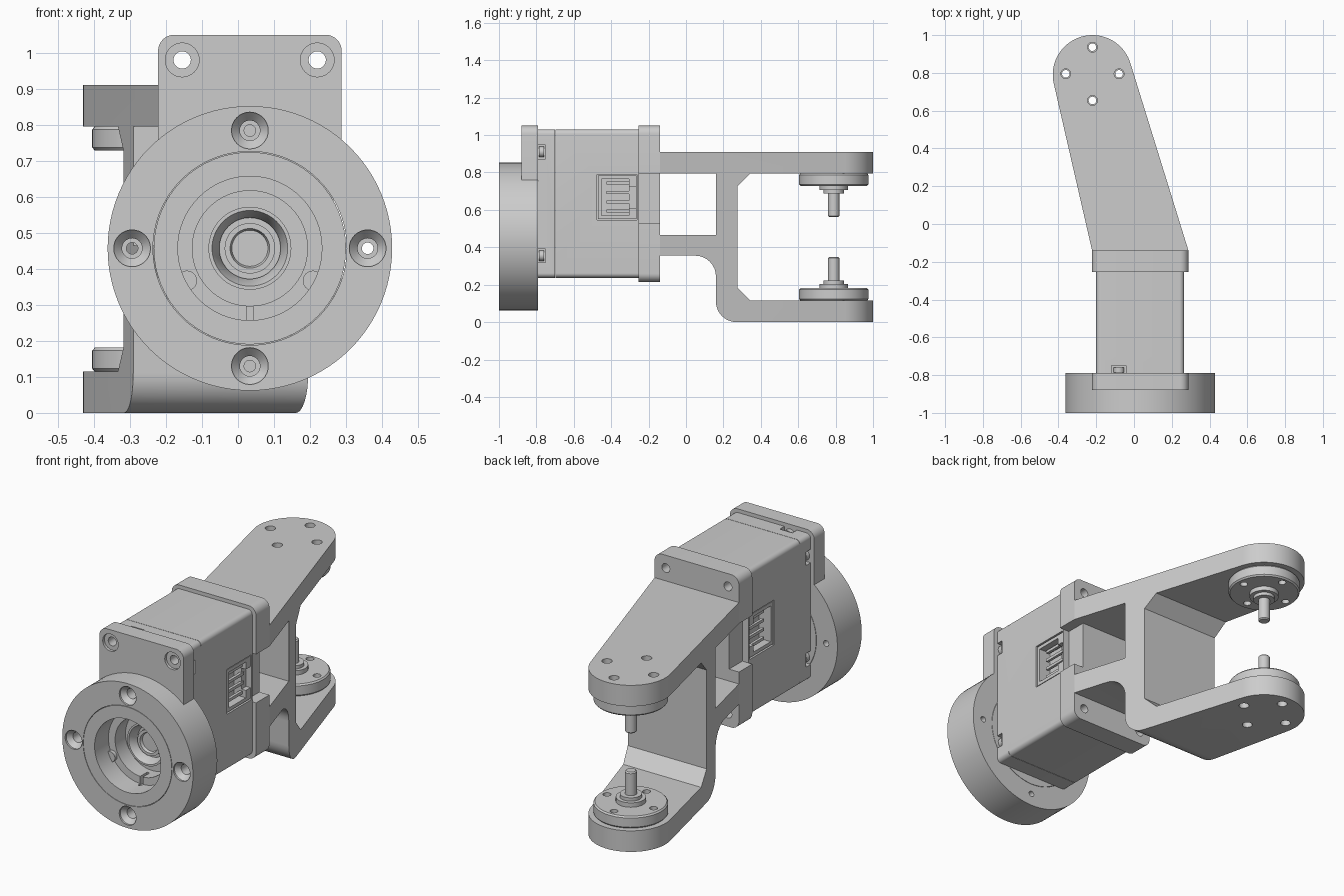
import bpy, bmesh
from math import cos, sin, pi, radians, acos, atan2, tan
from mathutils import Vector

if "Cube" in bpy.data.objects:
    bpy.data.objects.remove(bpy.data.objects["Cube"])

grey = bpy.data.materials.new("machined_grey")
grey.use_nodes = True
grey.diffuse_color = (0.604, 0.604, 0.604, 1)
for node in grey.node_tree.nodes:
    if node.type == "BSDF_PRINCIPLED":
        node.inputs["Base Color"].default_value = grey.diffuse_color


def finish(name, bm):
    bmesh.ops.recalc_face_normals(bm, faces=bm.faces)
    mesh = bpy.data.meshes.new(name)
    bm.to_mesh(mesh)
    bm.free()
    mesh.materials.append(grey)
    obj = bpy.data.objects.new(name, mesh)
    bpy.context.collection.objects.link(obj)
    return obj


def rounded(points, steps=8):
    """Replace each (a, b, radius) corner with an arc."""
    out = []
    for i, p in enumerate(points):
        v = Vector(p[:2])
        if len(p) < 3:
            out.append(v)
            continue
        r = p[2]
        d1 = (Vector(points[i - 1][:2]) - v).normalized()
        d2 = (Vector(points[(i + 1) % len(points)][:2]) - v).normalized()
        half = d1.angle(d2) / 2
        c = v + (d1 + d2).normalized() * (r / sin(half))
        a = (v + d1 * (r / tan(half)) - c).normalized()
        b = (v + d2 * (r / tan(half)) - c).normalized()
        for k in range(steps + 1):
            t = k / steps * (pi / 2 - half) * 2
            span = pi - 2 * half
            out.append(c + (a * sin(span - t) + b * sin(t)) * (r / sin(span)))
    return out


def prism(name, points, axis, lo, hi):
    """Extrude a flat outline along one axis."""
    bm = bmesh.new()
    place = {"x": lambda a, b, h: (h, a, b), "y": lambda a, b, h: (a, h, b),
             "z": lambda a, b, h: (a, b, h)}[axis]
    pts = rounded(points)
    low = [bm.verts.new(place(p[0], p[1], lo)) for p in pts]
    high = [bm.verts.new(place(p[0], p[1], hi)) for p in pts]
    bm.faces.new(low)
    bm.faces.new(high)
    for i in range(len(pts)):
        bm.faces.new((low[i - 1], low[i], high[i], high[i - 1]))
    return finish(name, bm)


def rect(a0, a1, b0, b1, r=None):
    corners = [(a0, b0), (a1, b0), (a1, b1), (a0, b1)]
    return [c + (r,) for c in corners] if r else corners


def box(name, x, y, z):
    return prism(name, rect(*x, *y), "z", *z)


def lathe(name, profile, axis, centre, closed=False, steps=64):
    """Spin (radius, height) points about an axis through centre."""
    bm = bmesh.new()
    put, direction = {"y": (lambda r, h: (r, h, 0), (0, 1, 0)),
                      "z": (lambda r, h: (r, 0, h), (0, 0, 1))}[axis]
    vs = [bm.verts.new(Vector(put(r, h)) + Vector(centre)) for r, h in profile]
    es = [bm.edges.new(pair) for pair in zip(vs, vs[1:])]
    if closed:
        es.append(bm.edges.new((vs[-1], vs[0])))
    bmesh.ops.spin(bm, geom=vs + es, cent=centre, axis=direction, angle=2 * pi, steps=steps)
    bmesh.ops.remove_doubles(bm, verts=bm.verts, dist=1e-5)
    return finish(name, bm)


def cylinder(name, r, lo, hi, axis, centre, steps=32):
    return lathe(name, [(0, lo), (r, lo), (r, hi), (0, hi)], axis, centre, steps=steps)


def cut(obj, cutter, mode="DIFFERENCE"):
    mod = obj.modifiers.new("cut", "BOOLEAN")
    mod.operation, mod.solver, mod.object = mode, "EXACT", cutter
    deps = bpy.context.evaluated_depsgraph_get()
    mesh = bpy.data.meshes.new_from_object(obj.evaluated_get(deps))
    obj.modifiers.clear()
    obj.data = mesh
    bpy.data.objects.remove(cutter)


CX, CZ = 0.033, 0.457        # axis of the round flange
LEFT, RIGHT = -0.222, 0.288  # bracket width
bolts_x, bolts_z = (-0.155, 0.22), (0.285, 0.98)

# Round flange with countersunk bolt holes
flange = lathe("front_flange", [(0.269, -1), (0.395, -1), (0.395, -0.79), (0.269, -0.79)],
               "y", (CX, 0, CZ), closed=True, steps=96)
for k in range(4):
    at = (CX + 0.327 * cos(k * pi / 2), 0, CZ + 0.327 * sin(k * pi / 2))
    cut(flange, lathe("cutter", [(0, -1.01), (0.051, -1.01), (0.051, -0.99), (0.028, -0.965),
                                 (0.028, -0.9), (0.016, -0.9), (0.016, -0.7), (0, -0.7)],
                      "y", at, steps=32))

# Stepped bearing insert in the flange
insert = lathe("bearing_insert", [(0.2, -1), (0.267, -1), (0.267, -0.79), (0.16, -0.79),
                                  (0.16, -0.88), (0.2, -0.88)], "y", (CX, 0, CZ), closed=True)
cut(insert, box("cutter", (CX - 0.008, CX + 0.008), (-0.9, -0.82), (0.25, 0.32)))
for side in (-1, 1):
    cylinder("insert_screw", 0.028, -0.9, -0.87, "y", (CX + side * 0.175, 0, CZ - 0.09))
lathe("shaft_collar", [(0.105, -0.84), (0.115, -0.84), (0.115, -0.78), (0.085, -0.78),
                       (0.085, -0.8)], "y", (CX, 0, CZ), closed=True)
lathe("output_shaft", [(0, -0.8), (0.05, -0.8), (0.055, -0.815), (0.07, -0.815),
                       (0.07, -0.78), (0, -0.78)], "y", (CX, 0, CZ))

# Square mounting plate behind the flange
plate = prism("mounting_plate", [(LEFT, 0.62), (RIGHT, 0.62), (RIGHT, 1.05, 0.045),
                                 (LEFT, 1.05, 0.045)], "y", -0.88, -0.79)
cut(plate, cylinder("cutter", 0.39, -1, -0.7, "y", (CX, 0, CZ), 96))

# Motor housing in two sections
outline = rect(-0.2, 0.265, 0.237, 1.03, 0.025)
cap = prism("motor_front_cap", outline, "y", -0.79, -0.7)
motor = prism("motor_body", outline, "y", -0.698, -0.255)

# Clamp frame at the back of the motor, relieved beside the connectors
clamp = prism("rear_clamp", rect(LEFT, RIGHT, 0.215, 1.05, 0.045), "y", -0.255, -0.14)
for edge in (LEFT, RIGHT):
    cut(clamp, box("cutter", (edge - 0.06, edge + 0.06), (-0.3, -0.1), (0.53, 0.795)))

# Long bolt holes
for x in bolts_x:
    for part in (plate, cap, motor, clamp):
        cut(part, cylinder("cutter", 0.024, -1.1, 0, "y", (x, 0, bolts_z[1])))
    cut(plate, cylinder("cutter", 0.047, -1, -0.865, "y", (x, 0, bolts_z[1])))
    cut(clamp, cylinder("cutter", 0.024, -0.2, 0, "y", (x, 0, bolts_z[0])))

# Screw notches along the front cap
for side, face in ((-1, -0.2), (1, 0.265)):
    for z in (0.355, 0.91):
        cut(cap, box("cutter", (face - 0.035, face + 0.035), (-0.8, -0.75), (z - 0.037, z + 0.037)))
        cylinder("cap_screw", 0.028, -0.785, -0.76, "y", (face - side * 0.03, 0, z))
cut(cap, box("cutter", (-0.118, -0.042), (-0.8, -0.75), (1, 1.1)))
cylinder("cap_screw", 0.028, -0.785, -0.76, "y", (-0.08, 0, 1))

# Pin connectors on both sides
for side, face in ((-1, -0.2), (1, 0.265)):
    def span(a, b):
        return sorted((face - side * a, face - side * b))
    cut(motor, box("cutter", span(-0.02, 0.09), (-0.475, -0.262), (0.545, 0.79)))
    shell = box("connector_shell", span(0.004, 0.09), (-0.47, -0.265), (0.551, 0.784))
    cut(shell, box("cutter", span(-0.02, 0.075), (-0.452, -0.305), (0.57, 0.765)))
    cut(shell, box("cutter", span(-0.02, 0.03), (-0.31, -0.25), (0.61, 0.725)))
    for k in range(4):
        z = 0.593 + k * 0.05
        box("connector_pin", span(0.025, 0.04), (-0.425, -0.29), (z - 0.008, z + 0.008))

# Forked bracket: side profile trimmed by the tapered top outline
bracket = prism("fork_bracket", [
    (-0.14, 0.91), (1.1, 0.91), (1.1, 0.795), (0.345, 0.795), (0.275, 0.725), (0.275, 0.185),
    (0.345, 0.115), (1.1, 0.115), (1.1, 0), (0.16, 0, 0.11), (0.16, 0.355, 0.11),
    (-0.14, 0.355)], "x", -0.6, 0.5)
HX, HY, R = -0.22, 0.79, 0.21


def tangent(x, y, side):
    d = Vector((x - HX, y - HY))
    return atan2(d.y, d.x) + side * acos(R / d.length)


start, end = tangent(RIGHT, -0.14, 1), tangent(LEFT, -0.14, -1) + 2 * pi
tip = [(HX + R * cos(start + (end - start) * k / 40), HY + R * sin(start + (end - start) * k / 40))
       for k in range(41)]
cut(bracket, prism("cutter", [(LEFT, -0.3), (RIGHT, -0.3), (RIGHT, -0.14)] + tip + [(LEFT, -0.14)],
                   "z", -0.2, 1.2), "INTERSECT")
cut(bracket, box("cutter", (-0.7, 0.7), (-0.3, 0.16), (0.465, 0.795)))

# Facing hubs with short shafts
profile = [(0, 0), (0.178, 0), (0.185, 0.008), (0.185, 0.058), (0.178, 0.066), (0.075, 0.066),
           (0.075, 0.09), (0.055, 0.09), (0.055, 0.108), (0.03, 0.108), (0.03, 0.228),
           (0.024, 0.234), (0, 0.234)]
upper = lathe("upper_hub", [(r, -h) for r, h in profile], "z", (HX, HY, 0.795))
lower = lathe("lower_hub", profile, "z", (HX, HY, 0.115))
for k in range(4):
    at = (HX + 0.141 * cos(k * pi / 2), HY + 0.005 + 0.141 * sin(k * pi / 2), 0)
    for part, r in ((bracket, 0.026), (upper, 0.02), (lower, 0.02)):
        cut(part, cylinder("cutter", r, -0.2, 1.2, "z", at))

# Smooth curved walls, keep machined edges sharp
bpy.ops.object.select_all(action="DESELECT")
for obj in bpy.context.collection.objects:
    if obj.type == "MESH" and grey.name in obj.data.materials:
        obj.select_set(True)
        bpy.context.view_layer.objects.active = obj
bpy.ops.object.shade_smooth_by_angle(angle=radians(30))
